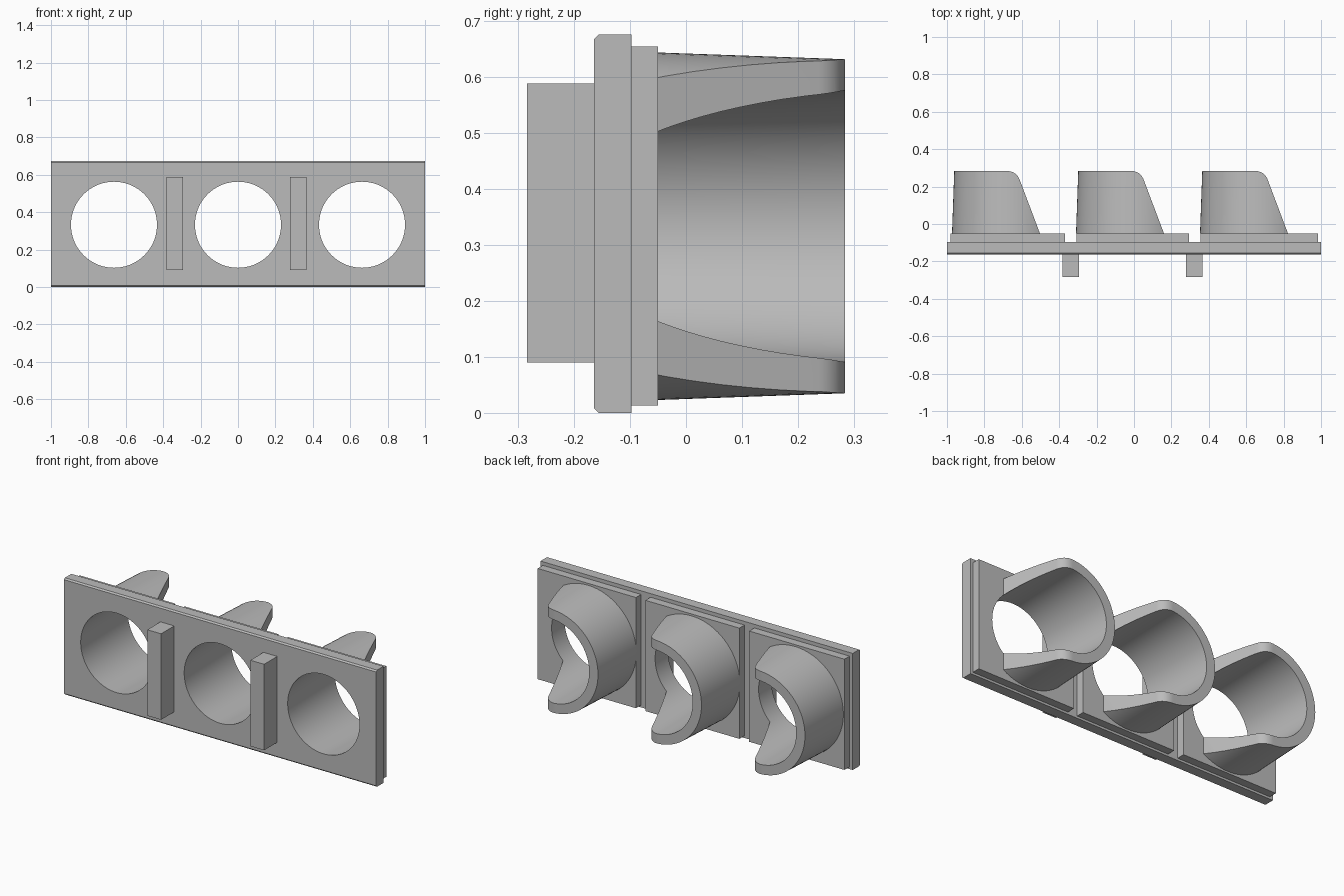
import bpy, bmesh, math
from mathutils import Matrix, Vector

if "Cube" in bpy.data.objects:
    bpy.data.objects.remove(bpy.data.objects["Cube"])

grey = bpy.data.materials.new("light grey")
grey.use_nodes = True
colour = (0.5, 0.5, 0.5, 1)
grey.diffuse_color = colour
grey.node_tree.nodes["Principled BSDF"].inputs["Base Color"].default_value = colour

MID_Z = 0.333
CENTRES = (-0.663, 0, 0.663)
PAD_SPANS = ((-0.98, -0.37), (-0.307, 0.295), (0.356, 0.985))


def finish(name, bm):
    bmesh.ops.recalc_face_normals(bm, faces=bm.faces)
    mesh = bpy.data.meshes.new(name)
    bm.to_mesh(mesh)
    bm.free()
    mesh.materials.append(grey)
    obj = bpy.data.objects.new(name, mesh)
    bpy.context.collection.objects.link(obj)
    return obj


def prism(name, points, axis, low, high):
    """Extrude a 2D profile along x (points are y, z) or z (points are x, y)."""
    bm = bmesh.new()
    place = (lambda a, b: (low, a, b)) if axis == "x" else (lambda a, b: (a, b, low))
    face = bm.faces.new([bm.verts.new(place(a, b)) for a, b in points])
    moved = bmesh.ops.extrude_face_region(bm, geom=[face])["geom"]
    depth = high - low
    shift = Vector((depth, 0, 0)) if axis == "x" else Vector((0, 0, depth))
    bmesh.ops.translate(bm, vec=shift, verts=[v for v in moved if isinstance(v, bmesh.types.BMVert)])
    return finish(name, bm)


def box(name, x, y, z):
    return prism(name, [(x[0], y[0]), (x[1], y[0]), (x[1], y[1]), (x[0], y[1])], "z", *z)


def cone(name, x, y0, y1, r0, r1):
    bm = bmesh.new()
    turn = Matrix.Translation((x, (y0 + y1) / 2, MID_Z)) @ Matrix.Rotation(-math.pi / 2, 4, "X")
    bmesh.ops.create_cone(bm, cap_ends=True, segments=96, radius1=r0, radius2=r1,
                          depth=y1 - y0, matrix=turn)
    return finish(name, bm)


def cut(obj, cutter):
    mod = obj.modifiers.new("cut", "BOOLEAN")
    mod.operation, mod.solver, mod.object = "DIFFERENCE", "EXACT", cutter
    bpy.context.view_layer.objects.active = obj
    bpy.ops.object.modifier_apply(modifier=mod.name)


# Face plate with chamfered front top and bottom edges
F, B, TOP, C = -0.164, -0.097, 0.675, 0.008
plate = prism("face_plate", [(F, C), (F + C, 0), (B, 0), (B, TOP), (F + C, TOP), (F, TOP - C)],
              "x", -1, 1)
parts = [plate]

# Side profile of the scoop opening: sloped line, rounded corner, open end
start, corner, end = Vector((0.052, 0.236)), Vector((0.034, 0.284)), Vector((-0.022, 0.284))
arc = []
for i in range(13):
    t = i / 12
    arc.append(start * (1 - t) ** 2 + corner * 2 * t * (1 - t) + end * t * t)
profile = [(0.197, -0.15), (0.16, -0.05)] + [tuple(p) for p in arc]
profile += [(-0.022, 0.4), (0.5, 0.4), (0.5, -0.15)]

for i, (x, span) in enumerate(zip(CENTRES, PAD_SPANS), 1):
    # Backing pad and tapered scoop tube
    pad = box(f"pad_{i}", span, (B, -0.05), (0.013, 0.654))
    tube = cone(f"scoop_tube_{i}", x, -0.05, 0.284, 0.31, 0.298)
    bore = cone("bore_cutter", x, -0.2, 0.3, 0.229, 0.2424)
    opening = prism("opening_cutter", [(x + a, b) for a, b in profile], "z", -0.2, 0.9)
    for part in (plate, pad, tube):
        cut(part, bore)
    cut(tube, opening)
    for cutter in (bore, opening):
        bpy.data.objects.remove(cutter)
    parts += [pad, tube]

# Front divider bars
for name, x in (("right_bar", -0.338), ("left_bar", 0.322)):
    parts.append(box(name, (x - 0.044, x + 0.044), (-0.284, F), (0.09, 0.588)))

# Smooth round walls, sharp edges
bpy.ops.object.select_all(action="DESELECT")
for part in parts:
    part.select_set(True)
bpy.context.view_layer.objects.active = plate
bpy.ops.object.shade_smooth_by_angle(angle=math.radians(30))
